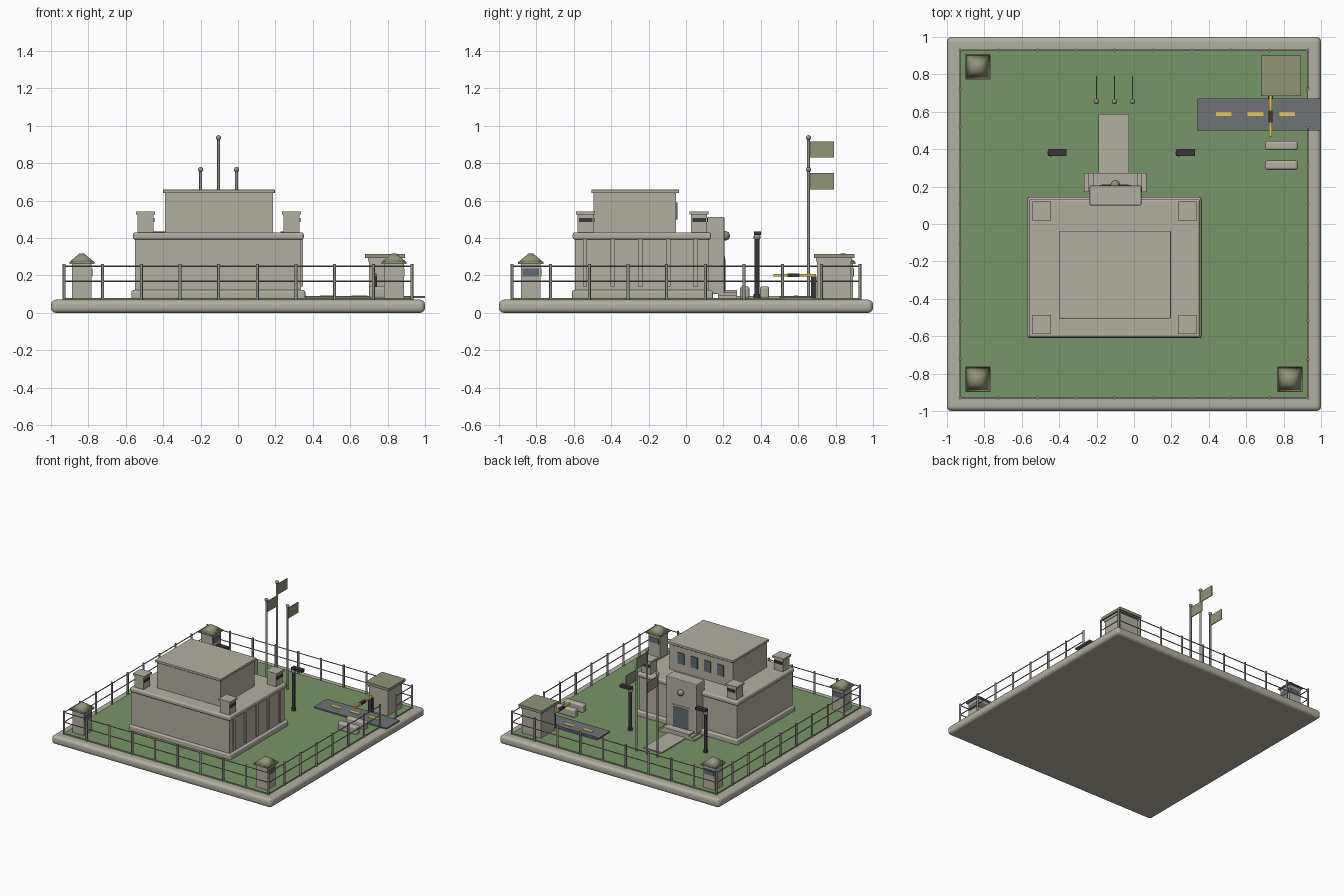
import bpy
import bmesh
import math
from mathutils import Matrix, Vector

default_cube = bpy.data.objects.get("Cube")
if default_cube:
    bpy.data.objects.remove(default_cube, do_unlink=True)


def make_material(name, red, green, blue):
    material = bpy.data.materials.new(name)
    material.use_nodes = True
    colour = (red, green, blue, 1)
    material.diffuse_color = colour
    shader = next(n for n in material.node_tree.nodes if n.type == "BSDF_PRINCIPLED")
    shader.inputs["Base Color"].default_value = colour
    return material


stone = make_material("pale stone", .45, .43, .36)
grass = make_material("lawn green", .19, .3, .14)
asphalt = make_material("asphalt grey", .16, .175, .18)
olive = make_material("olive", .28, .3, .19)
yellow = make_material("marking yellow", .8, .58, .08)
black = make_material("matte black", .04, .04, .045)
glass = make_material("dark glass", .12, .15, .17)
metal = make_material("fence metal", .31, .3, .26)


def finish(name, mesh_data, material, smooth=False):
    mesh = bpy.data.meshes.new(name)
    mesh_data.to_mesh(mesh)
    mesh_data.free()
    mesh.materials.append(material)
    for face in mesh.polygons:
        face.use_smooth = smooth and len(face.vertices) <= 4
    part = bpy.data.objects.new(name, mesh)
    bpy.context.collection.objects.link(part)
    return part


def box(name, material, xs, ys, zs, bevel=0):
    """Box from its (low, high) range on each axis."""
    shape = bmesh.new()
    bmesh.ops.create_cube(shape, size=1)
    for vertex in shape.verts:
        vertex.co = [(low + high) / 2 + side * (high - low)
                     for side, (low, high) in zip(vertex.co, (xs, ys, zs))]
    part = finish(name, shape, material)
    if bevel:
        modifier = part.modifiers.new("rounded edges", "BEVEL")
        modifier.width = bevel
        modifier.segments = 3
    return part


def around(centre, half):
    return centre - half, centre + half


def rod(name, material, start, end, radius, sides=8, tip=None):
    """Round rod, or a cone when a tip radius is given."""
    start, end = Vector(start), Vector(end)
    axis = end - start
    turn = axis.to_track_quat("Z", "Y").to_matrix().to_4x4()
    shape = bmesh.new()
    bmesh.ops.create_cone(shape, cap_ends=True, segments=sides, radius1=radius,
                          radius2=radius if tip is None else tip, depth=axis.length,
                          matrix=Matrix.Translation((start + end) / 2) @ turn)
    return finish(name, shape, material, smooth=True)


def ball(name, material, centre, radius):
    shape = bmesh.new()
    bmesh.ops.create_uvsphere(shape, u_segments=16, v_segments=10, radius=radius,
                              matrix=Matrix.Translation(centre))
    return finish(name, shape, material, smooth=True)


GROUND = .08
EDGE = .93

# Ground slab, lawn, road and footpath
box("base_slab", stone, (-1, 1), (-1, 1), (0, .07), bevel=.025)
box("lawn", grass, (-EDGE, EDGE), (-EDGE, EDGE), (.06, GROUND))
box("road", asphalt, (.34, 1), (.5, .67), (GROUND, .09))
for x in (.48, .65, .82):
    box("road_dash", yellow, around(x, .042), around(.588, .011), (.088, .093))
box("footpath", stone, (-.19, -.027), (.25, .588), (.07, .089))

# Main building with plinth, cornice and side pilasters
box("plinth", stone, (-.57, .36), (-.61, .144), (.07, .122), bevel=.012)
box("main_block", stone, (-.55, .338), (-.594, .122), (.12, .4))
box("cornice", stone, (-.562, .352), (-.606, .134), (.392, .43), bevel=.012)
for step in range(5):
    y = -.54 + step * .148
    box("pilaster", stone, (.33, .347), around(y, .012), (.14, .395))

# Upper storey with a row of windows
box("upper_storey", stone, (-.39, .187), (-.495, -.053), (.42, .645))
box("upper_roof", stone, (-.402, .197), (-.505, -.038), (.64, .66), bevel=.004)
for x in (-.28, -.16, -.04, .08):
    box("upper_window", glass, around(x, .03), (-.055, -.046), (.5, .59))

# Roof corner turrets with vision slits
for x in (-.494, .286):
    for y in (-.537, .07):
        box("turret", stone, around(x, .042), around(y, .042), (.42, .53))
        box("turret_cap", stone, around(x, .051), around(y, .05), (.526, .542))
        slit = (.485, .508)
        box("turret_slit_side", black, around(x + .043, .004), around(y, .036), slit)
        box("turret_slit_back", black, around(x, .036), around(y + .043, .004), slit)

# Entrance block, door, emblem and steps
DOOR_X = -.1
box("entrance_block", stone, around(DOOR_X, .139), (.1, .205), (.1, .513), bevel=.005)
box("door_frame", stone, around(DOOR_X, .085), (.2, .209), (.12, .3))
box("door", glass, around(DOOR_X, .07), (.204, .212), (.12, .285))
ball("entrance_emblem", olive, (DOOR_X, .21, .412), .025)
for index in range(3):
    box("entrance_step", stone, around(DOOR_X, .168 - index * .024),
        (.17, .273), (.07, .095 + index * .014))

# Corner watch booths with soft pyramid roofs
for x, y in ((-.835, .84), (-.835, -.83), (.834, -.83)):
    box("watch_booth", stone, around(x, .053), around(y, .053), (.07, .27))
    box("booth_eave", olive, around(x, .067), around(y, .067), (.262, .272))
    roof = rod("booth_roof", olive, (0, 0, 0), (0, 0, .045), .067 * math.sqrt(2), sides=4,
               tip=.02)
    roof.location = (x, y, .271)
    corner = roof.data.vertices[0].co
    roof.rotation_euler.z = math.pi / 4 - math.atan2(corner.y, corner.x)
    pane = (.195, .238)
    box("booth_window_side", glass, around(x + .053, .004), around(y, .045), pane)
    box("booth_window_back", glass, around(x, .045), around(y + .053, .004), pane)

# Guardhouse beside the road
box("guardhouse", stone, (.7, .873), (.7, .883), (.07, .28))
box("guardhouse_eave", stone, (.695, .878), (.695, .888), (.275, .294))
box("guardhouse_roof", olive, (.68, .893), (.685, .9), (.292, .315))

# Yellow road barrier with a black middle band
BAR_X = .73
box("barrier_post", black, around(BAR_X, .014), (.668, .698), (.07, .195))
box("barrier_arm", yellow, around(BAR_X, .008), (.467, .695), (.193, .209))
box("barrier_band", black, around(BAR_X, .01), (.542, .608), (.191, .211))

# Concrete road blocks
for y in (.314, .42):
    box("road_block", stone, around(.788, .088), around(y, .025), (.075, .142), bevel=.014)

# Lamps with sideways heads
for x in (-.445, .24):
    rod("lamp_post", black, (x, .38, .07), (x, .38, .42), .013)
    rod("lamp_foot", black, (x, .38, .07), (x, .38, .1), .018)
    ball("lamp_collar", metal, (x, .38, .405), .019)
    box("lamp_head", black, (x - .012, x + .085), around(.382, .018), (.415, .436))

# Flagpoles
for x, top in ((-.2, .78), (-.104, .95), (-.008, .78)):
    y = .655
    rod("flagpole", metal, (x, y, .07), (x, y, top - .012), .008)
    ball("flagpole_finial", metal, (x, y, top - .014), .014)
    box("flag", olive, around(x, .003), (y + .006, .79), (top - .12, top - .033))

# Perimeter fence, open at the road
BAYS = 9
PITCH = 2 * EDGE / BAYS
for side in range(4):
    turn = Matrix.Rotation(side * math.pi / 2, 4, "Z")
    for bay in range(BAYS):
        y = -EDGE + bay * PITCH
        rod("fence_post", metal, turn @ Vector((EDGE, y, .07)),
            turn @ Vector((EDGE, y, .262)), .008)
        if side == 0 and bay == 7:
            continue
        for z in (.17, .25):
            rod("fence_rail", metal, turn @ Vector((EDGE, y, z)),
                turn @ Vector((EDGE, y + PITCH, z)), .004, sides=6)
